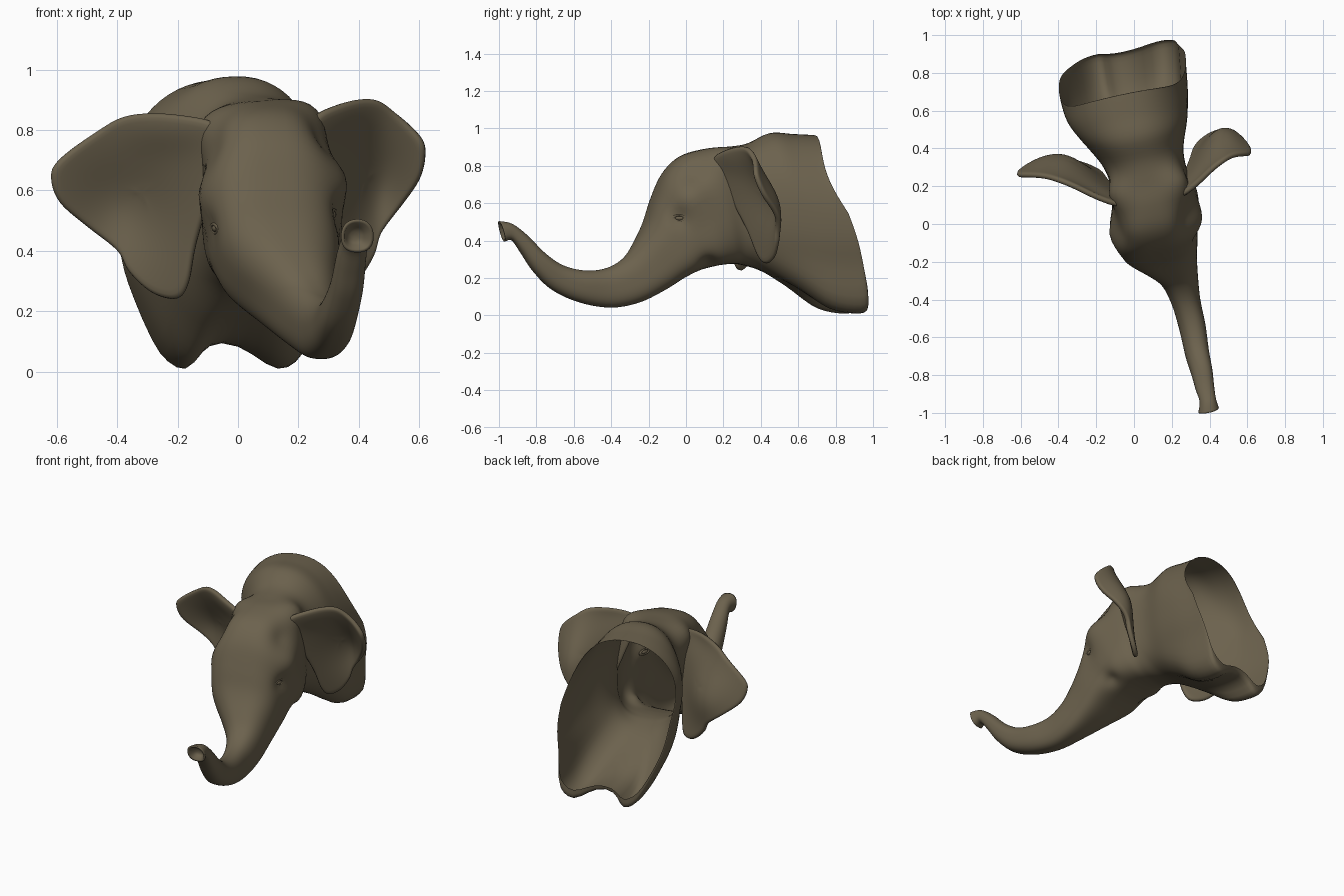
import bpy, bmesh, math
from mathutils import Vector
from mathutils.bvhtree import BVHTree

if "Cube" in bpy.data.objects:
    bpy.data.objects.remove(bpy.data.objects["Cube"])

hide = bpy.data.materials.new("brown_grey_hide")
hide.use_nodes = True
COLOUR = (0.15, 0.122, 0.075, 1)
hide.diffuse_color = COLOUR
hide.node_tree.nodes["Principled BSDF"].inputs["Base Color"].default_value = COLOUR

YAW = math.radians(12)
SIDE = Vector((math.cos(YAW), math.sin(YAW), 0))
BACK = Vector((-math.sin(YAW), math.cos(YAW), 0))
HEAD = Vector((0.11, 0.03, 0))


def head_point(x, y, z):
    """Point in the turned and slightly rolled head frame."""
    return HEAD + SIDE * x + BACK * y + Vector((0, 0, z + 0.12 * x))


def smooth_path(rows, steps, closed=False):
    """Catmull-Rom interpolation through rows of numbers."""
    n = len(rows)
    pts = [Vector(r) for r in rows]
    get = (lambda i: pts[i % n]) if closed else (lambda i: pts[max(0, min(n - 1, i))])
    out = []
    for i in range(n if closed else n - 1):
        a, b, c, d = (get(i + k) for k in (-1, 0, 1, 2))
        for s in range(steps):
            t = s / steps
            out.append(0.5 * (2 * b + (c - a) * t + (2 * a - 5 * b + 4 * c - d) * t * t
                              + (3 * b - a - 3 * c + d) * t ** 3))
    return out if closed else out + [pts[-1]]


def finish(bm, name):
    mesh = bpy.data.meshes.new(name)
    bm.to_mesh(mesh)
    bm.free()
    mesh.materials.append(hide)
    obj = bpy.data.objects.new(name, mesh)
    bpy.context.collection.objects.link(obj)
    for p in mesh.polygons:
        p.use_smooth = True
    return obj


def bridge(bm, a, b):
    n = len(a)
    for i in range(n):
        bm.faces.new((a[i], a[(i + 1) % n], b[(i + 1) % n], b[i]))


# Trunk, head, neck and chest as one loft:
# top y, top z, bottom y, bottom z, centre x, half width, leg bulge
SECTIONS = [
    (-1.0, .505, -.97, .395, .395, .055, 0),
    (-.93, .49, -.93, .40, .39, .044, 0),
    (-.85, .43, -.88, .33, .375, .05, 0),
    (-.75, .33, -.82, .24, .36, .056, 0),
    (-.65, .265, -.72, .14, .335, .063, 0),
    (-.53, .24, -.57, .07, .31, .07, 0),
    (-.42, .255, -.40, .042, .275, .077, 0),
    (-.33, .31, -.25, .07, .24, .10, 0),
    (-.27, .40, -.12, .135, .19, .146, 0),
    (-.22, .50, -.02, .20, .145, .195, 0),
    (-.18, .62, .06, .24, .125, .215, 0),
    (-.12, .76, .13, .26, .118, .23, 0),
    (-.03, .85, .18, .27, .11, .234, 0),
    (.10, .89, .24, .275, .10, .218, 0),
    (.22, .90, .30, .27, .075, .205, 0),
    (.33, .92, .40, .24, .045, .222, 0),
    (.45, .975, .55, .17, .005, .283, .04),
    (.57, .97, .71, .11, -.035, .327, .11),
    (.675, .965, .88, .10, -.06, .342, .125),
    (.685, .963, .91, .13, -.06, .342, .09),
]
SEGMENTS = 64
bm = bmesh.new()
rings = []
for ty, tz, by, bz, cx, hw, leg in smooth_path(SECTIONS, 5):
    mid = Vector((cx, (ty + by) / 2, (tz + bz) / 2))
    up = Vector((0, (ty - by) / 2, (tz - bz) / 2))
    boxy = 0.22 * math.exp(-((ty + 0.08) / 0.3) ** 2)
    rim = max(0, min(1, (ty - 0.43) / 0.2))
    ring = []
    for i in range(SEGMENTS):
        a = 2 * math.pi * i / SEGMENTS
        s, c = math.sin(a), math.cos(a)
        power = (0.92 if c > 0 else 0.8) - boxy
        height = math.copysign(abs(c) ** power, c)
        co = mid + SIDE * hw * math.copysign(abs(s) ** power, s) + up * height
        # the open back edge follows a shallow S
        co.y -= (0.05 if c > 0 else 0.015) * rim * math.sin(math.pi * height)
        # leg stubs bulge out of the underside
        from_leg = (abs(math.atan2(s, c)) - math.radians(148)) / math.radians(21)
        lobe = leg * math.exp(-abs(from_leg) ** 3)
        co += SIDE * 0.3 * lobe + Vector((0, 0.25 * lobe, -lobe))
        ring.append(bm.verts.new(co))
    rings.append(ring)
for a, b in zip(rings, rings[1:]):
    bridge(bm, a, b)

# Cupped trunk tip
centre = sum((v.co for v in rings[0]), Vector()) / SEGMENTS
outer = rings[0]
for scale, depth in ((0.8, 0), (0.55, 0.035), (0.25, 0.045)):
    inner = [bm.verts.new(centre + (v.co - centre) * scale + BACK * depth) for v in rings[0]]
    bridge(bm, inner, outer)
    outer = inner
bm.faces.new(outer)
bmesh.ops.recalc_face_normals(bm, faces=bm.faces)
bm.normal_update()

# Soft sculpted forms on both sides: x, y, z, radius, push
FORMS = [
    (.19, -.04, .60, .075, .028),    # brow
    (.18, -.10, .50, .05, -.028),    # eye socket
    (.17, -.03, .75, .085, -.035),   # temple
    (.17, .17, .83, .09, .05),       # ear root
    (.17, .05, .28, .045, -.035),    # mouth corner
    (.09, -.19, .36, .06, .012),     # tusk socket
]
moves = {}
for v in bm.verts:
    push = 0
    for x, y, z, r, amount in FORMS:
        for m in (-1, 1):
            push += amount * math.exp(-((v.co - head_point(m * x, y, z)).length / r) ** 2)
    moves[v] = v.normal * push
for v, d in moves.items():
    v.co += d
bm.normal_update()
surface = BVHTree.FromBMesh(bm)
finish(bm, "head_and_chest")

# Eyes with lids
for label, m in (("right", -1), ("left", 1)):
    spot, normal, _, _ = surface.find_nearest(head_point(m * 0.17, -0.10, 0.50))
    if normal.dot(SIDE * m) < 0:
        normal = -normal
    turn = normal.to_track_quat('Z', 'Y').to_matrix().to_4x4()
    bm = bmesh.new()
    bmesh.ops.create_uvsphere(bm, u_segments=20, v_segments=12, radius=0.016)
    bmesh.ops.scale(bm, vec=(1.4, 0.7, 0.5), verts=bm.verts)
    bmesh.ops.transform(bm, matrix=turn, verts=bm.verts)
    bmesh.ops.translate(bm, vec=spot, verts=bm.verts)
    finish(bm, label + "_eye")

    bm = bmesh.new()
    loops = []
    for i in range(28):
        a = 2 * math.pi * i / 28
        loop = []
        for j in range(8):
            b = 2 * math.pi * j / 8
            r = 0.023 + 0.008 * math.cos(b)
            loop.append(bm.verts.new((1.5 * r * math.cos(a), 0.65 * r * math.sin(a),
                                      0.005 * math.sin(b))))
        loops.append(loop)
    for i in range(28):
        bridge(bm, loops[i], loops[(i + 1) % 28])
    bmesh.ops.recalc_face_normals(bm, faces=bm.faces)
    bmesh.ops.transform(bm, matrix=turn, verts=bm.verts)
    bmesh.ops.translate(bm, vec=spot, verts=bm.verts)
    finish(bm, label + "_eyelids")

# Ear outline: outward share, height
EAR = [(-.2, .80), (.1, .85), (.46, .85), (.7, .79), (.95, .70), (1, .64), (.94, .56),
       (.75, .48), (.54, .40), (.46, .33), (.3, .26), (.13, .24), (.05, .29), (0, .42),
       (-.12, .62)]


def ear(name, base_x, span, base_y, sweep, arch, lean, lift, roll):
    def place(u, z):
        bowl = 0.065 * math.exp(-((u - 0.5) / 0.35) ** 2 - ((z - 0.55) / 0.17) ** 2)
        fold = 0.025 * math.exp(-((u - 0.15) / 0.3) ** 2 - ((z - 0.82) / 0.08) ** 2)
        y = base_y + sweep * u + arch * math.sin(math.pi * u) + lean * (0.85 - z) + bowl - fold
        return (base_x + span * u, y, z + lift + roll * u)

    bm = bmesh.new()
    rim = smooth_path(EAR, 4, closed=True)
    middle = Vector((0.35, 0.6))
    last = None
    for k in range(1, 11):
        ring = [bm.verts.new(place(*middle.lerp(p, k / 10))) for p in rim]
        if last:
            bridge(bm, last, ring)
        else:
            bm.faces.new(ring)
        last = ring
    bmesh.ops.recalc_face_normals(bm, faces=bm.faces)
    obj = finish(bm, name)
    thick = obj.modifiers.new("thickness", 'SOLIDIFY')
    thick.thickness = 0.03
    thick.offset = 0
    obj.modifiers.new("rounding", 'SUBSURF').levels = 1


ear("right_ear", -.14, -.48, .135, .08, .05, .2, 0, 0)
ear("left_ear", .30, .32, .20, .11, .07, .3, .03, .05)
